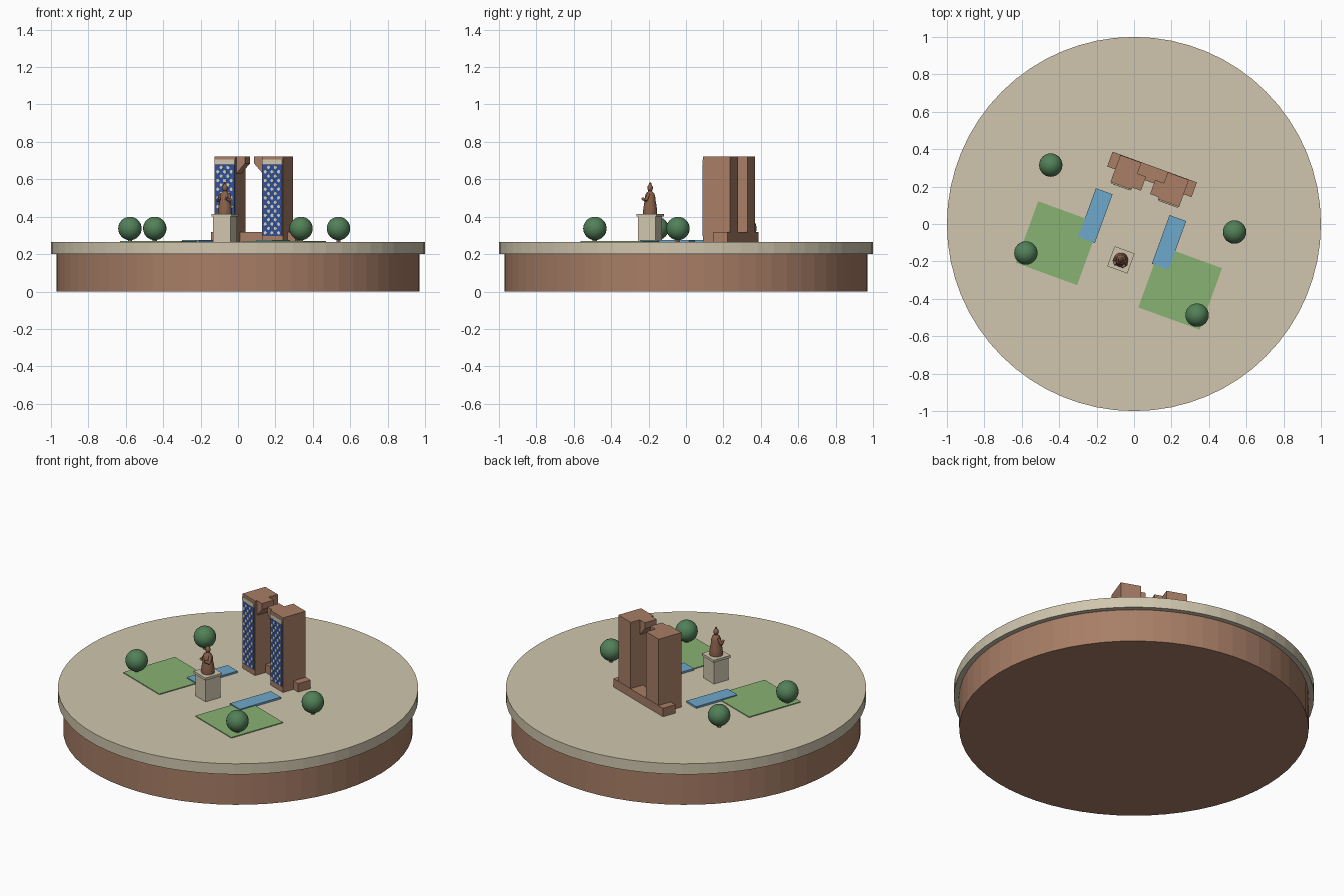
import bpy, bmesh, math
from mathutils import Matrix, Vector

cube = bpy.data.objects.get("Cube")
if cube:
    bpy.data.objects.remove(cube)


def material(name, r, g, b):
    lin = [(c / 255 / 12.92 if c < 11 else ((c / 255 + 0.055) / 1.055) ** 2.4) for c in (r, g, b)]
    m = bpy.data.materials.new(name)
    m.use_nodes = True
    m.diffuse_color = (*lin, 1)
    m.node_tree.nodes["Principled BSDF"].inputs["Base Color"].default_value = (*lin, 1)
    return m


SAND = material("sand stone", 208, 198, 174)
BROWN = material("brown stone", 168, 126, 102)
GREEN = material("leaf green", 82, 128, 88)
LAWN = material("lawn green", 136, 178, 116)
WATER = material("pool blue", 110, 168, 204)
BLUE = material("tile blue", 48, 80, 156)
PALE = material("tile cream", 212, 212, 196)
BRONZE = material("bronze", 138, 98, 76)

SITE = Matrix.Rotation(math.radians(-20), 4, 'Z')  # the plaza is turned on its disc
GROUND = 0.265


def finish(name, bm, mat, turned=True, smooth=False):
    if turned:
        bm.transform(SITE)
    bmesh.ops.recalc_face_normals(bm, faces=bm.faces)
    me = bpy.data.meshes.new(name)
    bm.to_mesh(me)
    bm.free()
    me.materials.append(mat)
    ob = bpy.data.objects.new(name, me)
    bpy.context.collection.objects.link(ob)
    if smooth:
        bpy.ops.object.select_all(action='DESELECT')
        ob.select_set(True)
        bpy.context.view_layer.objects.active = ob
        bpy.ops.object.shade_smooth_by_angle(angle=math.radians(50))
    return ob


def box(name, x, y, z, mat):
    """Box from (low, high) ranges in plaza coordinates."""
    bm = bmesh.new()
    spans = [Vector(r) for r in ((x[0], y[0], z[0]), (x[1], y[1], z[1]))]
    size, mid = spans[1] - spans[0], (spans[0] + spans[1]) / 2
    bmesh.ops.create_cube(bm, size=1, matrix=Matrix.Translation(mid) @ Matrix.Diagonal((*size, 1)))
    return finish(name, bm, mat)


def mirrored(x, side):
    return sorted((x[0] * side, x[1] * side))


def disc(name, radius, low, high, mat, segments=64):
    bm = bmesh.new()
    bmesh.ops.create_cone(bm, cap_ends=True, segments=segments, radius1=radius, radius2=radius,
                          depth=high - low, matrix=Matrix.Translation((0, 0, (low + high) / 2)))
    return finish(name, bm, mat, turned=False)


def lathe(name, profile, centre, mat, segments=20):
    bm = bmesh.new()
    verts = [bm.verts.new((r, 0, z)) for r, z in profile]
    edges = [bm.edges.new(p) for p in zip(verts, verts[1:])]
    bmesh.ops.spin(bm, geom=verts + edges, axis=(0, 0, 1), cent=(0, 0, 0),
                   angle=math.tau, steps=segments)
    bmesh.ops.remove_doubles(bm, verts=bm.verts, dist=0.0002)
    bm.transform(Matrix.Translation(centre))
    return finish(name, bm, mat, smooth=True)


def limb(name, start, end, r1, r2, mat):
    a, b = Vector(start), Vector(end)
    bm = bmesh.new()
    bmesh.ops.create_cone(bm, cap_ends=True, segments=10, radius1=r1, radius2=r2, depth=(b - a).length)
    bm.transform(Matrix.Translation((a + b) / 2) @ (b - a).to_track_quat('Z', 'Y').to_matrix().to_4x4())
    return finish(name, bm, mat, smooth=True)


# Round stand
disc("stand_base", 0.97, 0, 0.2, BROWN)
disc("stand_top", 1.0, 0.2, GROUND, SAND)

# Gate towers, mirrored about the plaza axis
TOP, FRONT, BACK = 0.722, 0.168, 0.322
box("gate_plinth", (-0.24, 0.24), (0.24, BACK + 0.002), (GROUND, 0.317), BROWN)
for side, label in ((-1, "right"), (1, "left")):
    box(f"{label}_tower", mirrored((0.075, 0.195), side), (FRONT, BACK), (GROUND, TOP), BROWN)

    # Bracket leaning towards the other tower, with a sloping underside
    bm = bmesh.new()
    outline = [(0.076, 0.63), (0.026, 0.685), (0.026, TOP), (0.076, TOP)]
    face = bm.faces.new([bm.verts.new((x * side, 0.18, z)) for x, z in outline])
    out = bmesh.ops.extrude_face_region(bm, geom=[face])
    bmesh.ops.translate(bm, vec=(0, 0.08, 0),
                        verts=[v for v in out["geom"] if isinstance(v, bmesh.types.BMVert)])
    finish(f"{label}_tower_bracket", bm, BROWN)

    # Tiled front with a pale band above
    box(f"{label}_tile_panel", mirrored((0.079, 0.191), side), (FRONT - 0.004, FRONT + 0.002),
        (0.298, 0.68), BLUE)
    box(f"{label}_tile_band", mirrored((0.079, 0.191), side), (FRONT - 0.006, FRONT + 0.002),
        (0.682, 0.706), SAND)

    # Staggered cream tiles on the panel
    bm = bmesh.new()
    for row in range(16):
        count = 3 if row % 2 == 0 else 2
        for col in range(count):
            x = side * 0.135 + (col - (count - 1) / 2) * 0.038
            place = Matrix.Translation((x, FRONT - 0.005, 0.314 + row * 0.0233))
            bmesh.ops.create_cone(bm, cap_ends=True, segments=8, radius1=0.0095, radius2=0.0095,
                                  depth=0.004, matrix=place @ Matrix.Rotation(math.pi / 2, 4, 'X'))
    finish(f"{label}_tile_dots", bm, PALE)

    # Lawn and pool
    box(f"{label}_lawn", mirrored((0.174, 0.523), side), (-0.411, -0.061), (GROUND - 0.002, 0.27), LAWN)
    box(f"{label}_pool", mirrored((0.162, 0.257), side), (-0.167, 0.11), (GROUND - 0.002, 0.276), WATER)

# Pedestal
SY = -0.204
box("pedestal_block", (-0.05, 0.05), (SY - 0.05, SY + 0.05), (GROUND, 0.402), SAND)
box("pedestal_cap", (-0.057, 0.057), (SY - 0.057, SY + 0.057), (0.4, 0.415), SAND)

# Robed statue
robe = [(0, 0.413), (0.037, 0.413), (0.038, 0.43), (0.034, 0.46), (0.029, 0.485), (0.027, 0.51),
        (0.022, 0.525), (0.011, 0.535), (0.009, 0.543), (0, 0.543)]
head = [(0, 0.534), (0.01, 0.538), (0.015, 0.55), (0.014, 0.561), (0.009, 0.569),
        (0.006, 0.573), (0.006, 0.58), (0, 0.584)]
lathe("statue_robe", robe, (0, SY, 0), BRONZE)
lathe("statue_head", head, (0, SY, 0), BRONZE)
for side, label in ((-1, "right"), (1, "left")):
    elbow = (side * 0.034, SY - 0.012, 0.487)
    limb(f"{label}_upper_arm", (side * 0.02, SY, 0.522), elbow, 0.009, 0.009, BRONZE)
    limb(f"{label}_sleeve", elbow, (side * 0.018, SY - 0.036, 0.497), 0.01, 0.007, BRONZE)

# Round trees
for i, (x, y) in enumerate([(-0.445, 0.315), (-0.578, -0.155), (0.537, -0.043), (0.337, -0.487)], 1):
    bm = bmesh.new()
    bmesh.ops.create_uvsphere(bm, u_segments=24, v_segments=16, radius=0.0625,
                              matrix=Matrix.Translation((x, y, 0.337)))
    finish(f"tree_crown_{i}", bm, GREEN, turned=False, smooth=True)
    trunk = disc(f"tree_trunk_{i}", 0.012, GROUND - 0.005, 0.3, BROWN, 10)
    trunk.location = (x, y, 0)
